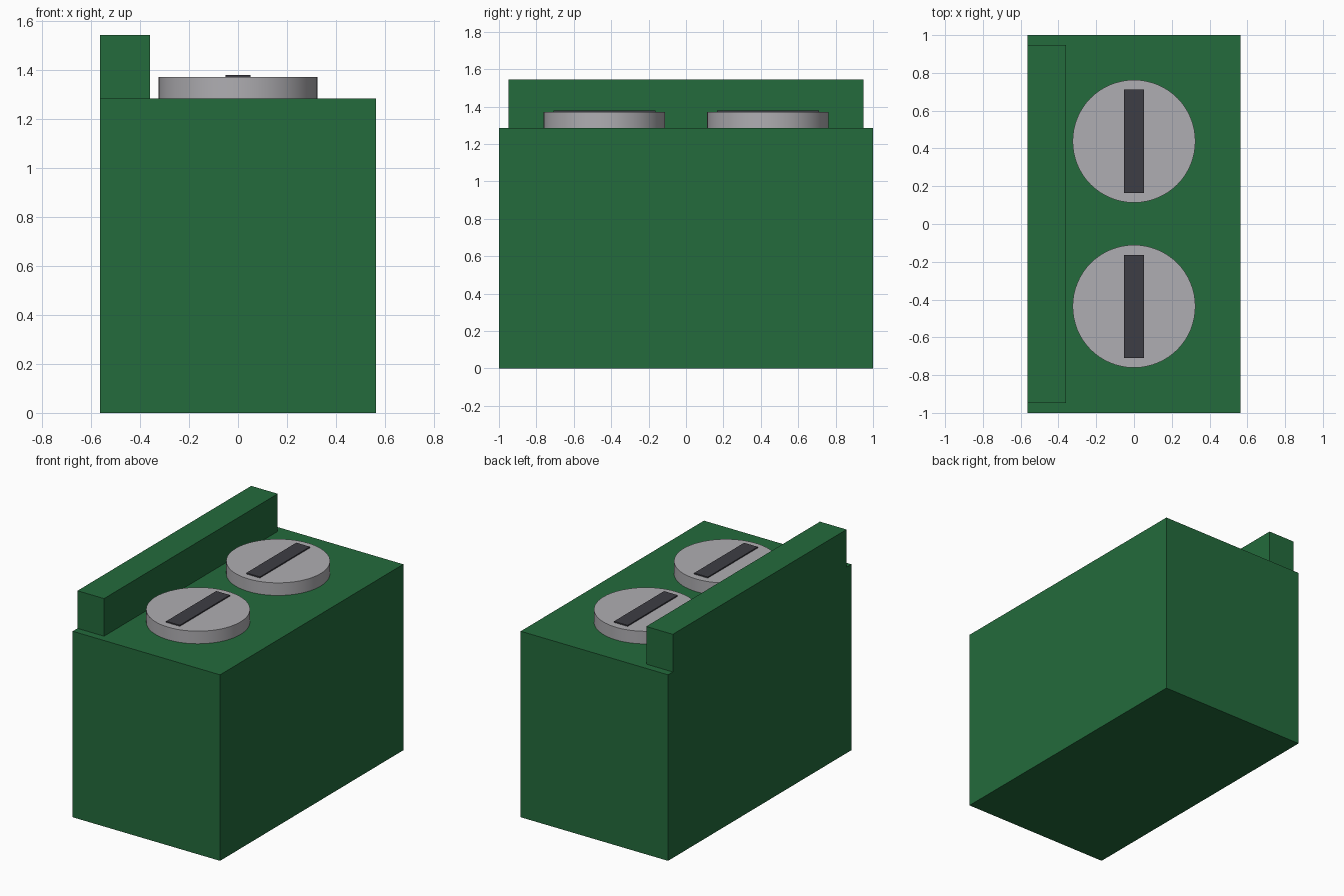
import bpy

cube = bpy.data.objects.get("Cube")
if cube:
    bpy.data.objects.remove(cube, do_unlink=True)


def material(name, rgb):
    m = bpy.data.materials.new(name)
    m.use_nodes = True
    m.diffuse_color = (*rgb, 1)
    m.node_tree.nodes["Principled BSDF"].inputs["Base Color"].default_value = (*rgb, 1)
    return m


green = material("dark_green", (0.017, 0.147, 0.045))
grey = material("light_grey", (0.43, 0.423, 0.445))
dark = material("charcoal", (0.048, 0.047, 0.058))


def box(name, lo, hi, mat):
    """Axis-aligned box between two corners."""
    bpy.ops.mesh.primitive_cube_add(size=1, location=[(a + b) / 2 for a, b in zip(lo, hi)])
    ob = bpy.context.object
    ob.name = name
    ob.scale = [b - a for a, b in zip(lo, hi)]
    bpy.ops.object.transform_apply(location=False, rotation=False, scale=True)
    ob.data.materials.append(mat)
    return ob


TOP = 1.285       # top of the body
CAP_TOP = 1.372   # top of the round caps

# Main block and the raised rail along its right edge
box("body", (-0.563, -1, 0), (0.563, 1, TOP), green)
box("side_rail", (-0.563, -0.948, TOP), (-0.36, 0.948, 1.545), green)

# Two round caps, each with a dark slot plate
for label, y in (("front", -0.436), ("back", 0.438)):
    bpy.ops.mesh.primitive_cylinder_add(vertices=64, radius=0.325, depth=CAP_TOP - TOP,
                                        location=(0, y, (TOP + CAP_TOP) / 2))
    cap = bpy.context.object
    cap.name = label + "_cap"
    cap.data.materials.append(grey)
    bpy.ops.object.shade_smooth_by_angle()
    box(label + "_cap_slot", (-0.052, y - 0.273, CAP_TOP), (0.052, y + 0.273, CAP_TOP + 0.008), dark)
